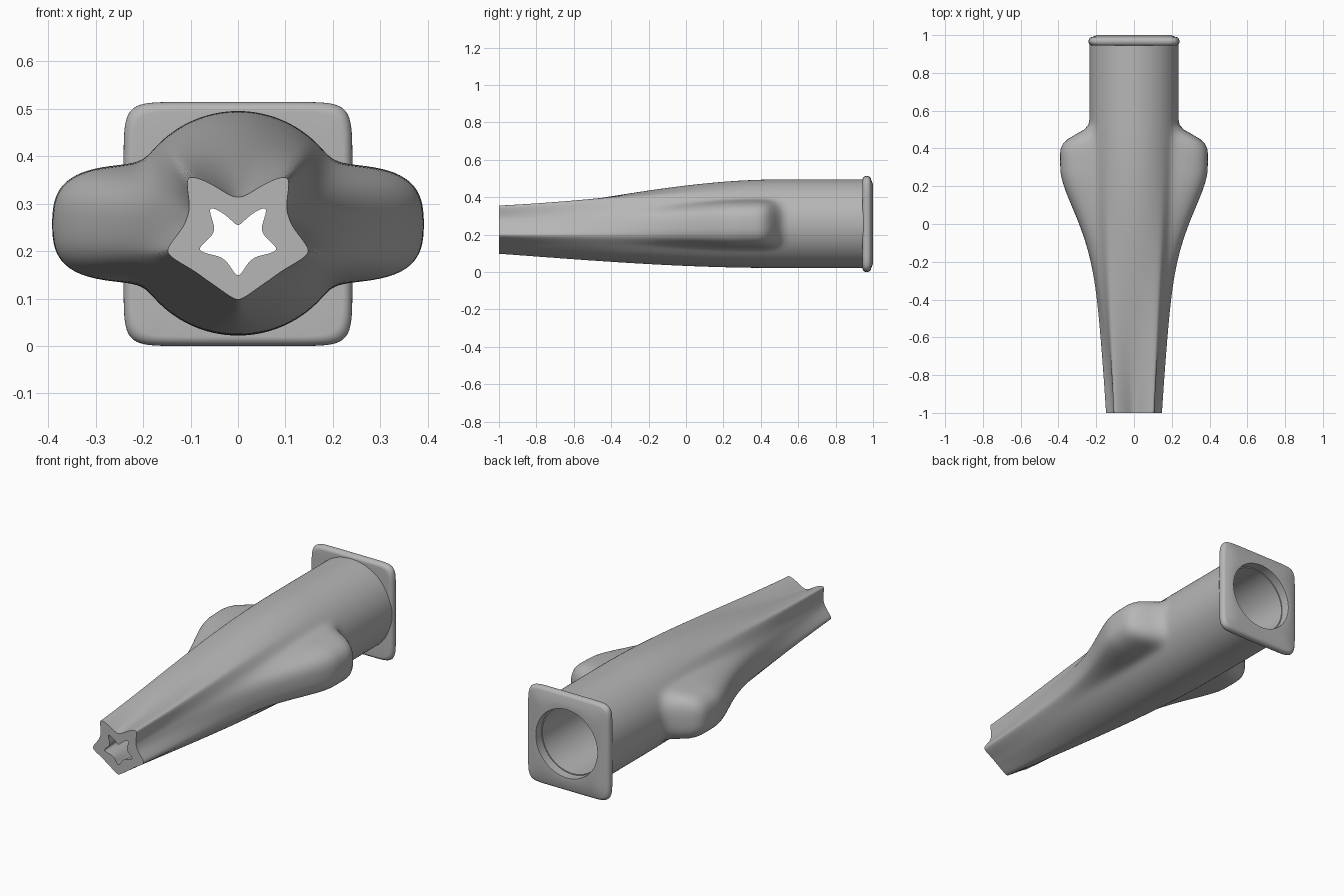
import bpy, bmesh, math

SIDES = 240
BACK = 0.95          # where the body meets the flange
CENTRE = 0.2585      # height of the round axis
BORE = 0.175
HOLE = 0.18

if "Cube" in bpy.data.objects:
    bpy.data.objects.remove(bpy.data.objects["Cube"], do_unlink=True)

grey = bpy.data.materials.new("plain grey")
grey.use_nodes = True
colour = (0.47, 0.47, 0.47, 1)
grey.diffuse_color = colour
grey.node_tree.nodes["Principled BSDF"].inputs["Base Color"].default_value = colour

# Star radii at alternating tips and valleys, from straight down to straight up
STAR_ANGLES = (-90, -54, -15, 18, 48, 90)
OUTER_STAR = (0.14, 0.119, 0.153, 0.112, 0.155, 0.076)
INNER_STAR = (0.076, 0.052, 0.083, 0.054, 0.086, 0.030)


def star_radius(angle, radii):
    """Radius of the star with slightly rounded tips and soft valleys."""
    for i in range(len(radii) - 1):
        a, b = STAR_ANGLES[i], STAR_ANGLES[i + 1]
        if angle <= b + 1e-6:
            t = max(0, min(1, (angle - a) / (b - a)))
            tip, valley, s = (radii[i], radii[i + 1], t) if i % 2 == 0 else (radii[i + 1], radii[i], 1 - t)
            s = (math.hypot(s, 0.12) - 0.12) / (math.hypot(1, 0.12) - 0.12)
            return valley + (tip - valley) * max(0, 1 - s) ** 2.3
    return radii[-1]


def side_bulge(angle, y):
    """Extra radius of the grips: steep behind, flowing out towards the front."""
    d = y - 0.28
    along = math.exp(-(d / 0.202) ** 6.5) if d > 0 else math.exp(-(-d / 0.33) ** 1.6)
    return 0.157 * along * math.exp(-(abs(angle) / 24.5) ** 3.5)


def tube_ring(y, radii, round_radius, start_z, bulge):
    """Cross-section easing from the star to a circle."""
    u = min(1, (y + 1) / 1.5)
    smooth = u * u * (3 - 2 * u)
    f = smooth + (math.sin(u * math.pi / 2) - smooth) * 0.72
    z = start_z + (CENTRE - start_z) * smooth
    ring = []
    for k in range(SIDES):
        a = 2 * math.pi * k / SIDES
        angle = math.degrees(math.asin(max(-1, min(1, math.sin(a)))))
        r = star_radius(angle, radii) * (1 - f) + round_radius * f
        if bulge:
            r += side_bulge(angle, y)
        ring.append((r * math.cos(a), y, z + r * math.sin(a)))
    return ring


def circle_ring(y, r):
    return [(r * math.cos(2 * math.pi * k / SIDES), y,
             CENTRE + r * math.sin(2 * math.pi * k / SIDES)) for k in range(SIDES)]


def plate_ring(y, inset):
    """Square outline with soft corners."""
    ring = []
    for k in range(SIDES):
        a = 2 * math.pi * k / SIDES
        c, s = math.cos(a), math.sin(a)
        w, h = 0.241 - inset, 0.257 - inset
        r = (abs(c / w) ** 10 + abs(s / h) ** 10) ** (-1 / 10)
        ring.append((r * c, y, 0.257 + r * s))
    return ring


def loft(name, rings):
    """Skin a closed loop of rings."""
    bm = bmesh.new()
    loops = [[bm.verts.new(p) for p in ring] for ring in rings]
    for i, loop in enumerate(loops):
        following = loops[(i + 1) % len(loops)]
        for k in range(SIDES):
            n = (k + 1) % SIDES
            bm.faces.new((loop[k], loop[n], following[n], following[k]))
    bmesh.ops.recalc_face_normals(bm, faces=bm.faces)
    mesh = bpy.data.meshes.new(name)
    bm.to_mesh(mesh)
    bm.free()
    mesh.materials.append(grey)
    obj = bpy.data.objects.new(name, mesh)
    bpy.context.collection.objects.link(obj)
    bpy.ops.object.select_all(action="DESELECT")
    obj.select_set(True)
    bpy.context.view_layer.objects.active = obj
    bpy.ops.object.shade_smooth_by_angle(angle=math.radians(45))


# Hollow body: outer skin forwards, bore backwards
steps = [-1 + (BACK + 1) * i / 78 for i in range(79)]
outer = [tube_ring(y, OUTER_STAR, 0.2365, 0.238, True) for y in steps]
bore = [tube_ring(y, INNER_STAR, BORE, 0.225, False) for y in reversed(steps)]
loft("hollow_body", outer + bore)

# Square end flange with a rounded rim, a slightly domed back and a round hole
rim = []
for i in range(13):
    t = math.pi * i / 12
    rim.append(plate_ring(0.967 - 0.023 * math.cos(t), 0.02 * (1 - math.sin(t))))
loft("end_flange", [circle_ring(BACK, HOLE)] + rim
     + [plate_ring(1.0, 0.045), circle_ring(0.998, HOLE)])
